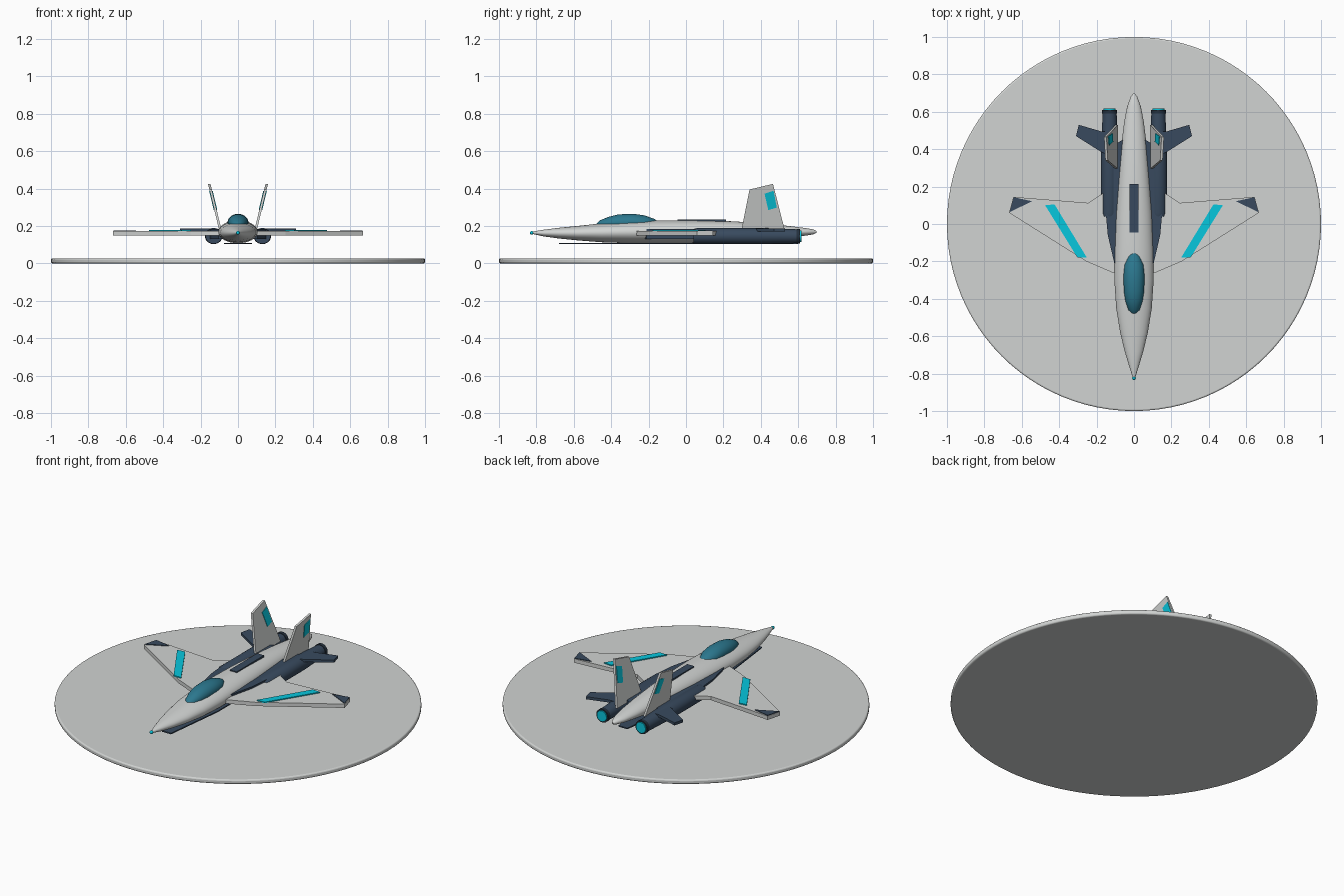
import bpy, bmesh, math
from mathutils import Vector


def srgb(r, g, b):
    return tuple((c / 12.92 if c <= 0.04045 else ((c + 0.055) / 1.055) ** 2.4) for c in (r, g, b)) + (1,)


def material(name, *c):
    m = bpy.data.materials.new(name)
    m.diffuse_color = srgb(*c)
    return m


GREY = material("light grey", 0.82, 0.83, 0.825)
NAVY = material("navy", 0.22, 0.29, 0.37)
DARK = material("dark steel", 0.14, 0.19, 0.24)
CYAN = material("cyan", 0.03, 0.78, 0.87)
GLASS = material("canopy teal", 0.17, 0.47, 0.56)


def finish(name, bm, mat, smooth=True):
    bmesh.ops.recalc_face_normals(bm, faces=bm.faces)
    me = bpy.data.meshes.new(name)
    bm.to_mesh(me)
    bm.free()
    me.materials.append(mat)
    if smooth:
        me.shade_smooth()
        me.set_sharp_from_angle(angle=math.radians(35))
    ob = bpy.data.objects.new(name, me)
    bpy.context.collection.objects.link(ob)
    return ob


def loft(name, stations, mat, x=0, n=32):
    """Skin of ellipses along y; each station is (y, half width, z low, z high)."""
    bm = bmesh.new()
    rings = []
    for y, w, lo, hi in stations:
        c, h = (lo + hi) / 2, (hi - lo) / 2
        rings.append([bm.verts.new((x + w * math.cos(2 * math.pi * i / n), y,
                                    c + h * math.sin(2 * math.pi * i / n))) for i in range(n)])
    for a, b in zip(rings, rings[1:]):
        for i in range(n):
            bm.faces.new((a[i], a[(i + 1) % n], b[(i + 1) % n], b[i]))
    bm.faces.new(rings[0])
    bm.faces.new(rings[-1])
    return finish(name, bm, mat)


def prism(name, pts, push, mat):
    """Flat polygon extruded by a vector."""
    bm = bmesh.new()
    push = Vector(push)
    a = [bm.verts.new(p) for p in pts]
    b = [bm.verts.new(Vector(p) + push) for p in pts]
    bm.faces.new(a)
    bm.faces.new(b[::-1])
    n = len(a)
    for i in range(n):
        bm.faces.new((a[i], a[(i + 1) % n], b[(i + 1) % n], b[i]))
    return finish(name, bm, mat, False)


def slab(name, outline, z0, z1, mat, side=1):
    return prism(name, [(side * x, y, z0) for x, y in outline], (0, 0, z1 - z0), mat)


# Round display base with a softened rim
bm = bmesh.new()
bmesh.ops.create_cone(bm, cap_ends=True, segments=96, radius1=1, radius2=1, depth=0.027)
bmesh.ops.translate(bm, verts=bm.verts, vec=(0, 0, 0.0135))
base = finish("display_base", bm, GREY)
bev = base.modifiers.new("rim", "BEVEL")
bev.width, bev.segments, bev.limit_method = 0.008, 3, "ANGLE"

# Fuselage, canopy, nose tip
loft("fuselage", [(-0.82, 0.007, 0.157, 0.17), (-0.76, 0.026, 0.144, 0.18), (-0.68, 0.050, 0.133, 0.19),
                  (-0.58, 0.074, 0.123, 0.20), (-0.45, 0.095, 0.113, 0.214), (-0.3, 0.105, 0.108, 0.224),
                  (-0.15, 0.105, 0.108, 0.23), (0.05, 0.097, 0.11, 0.23), (0.25, 0.082, 0.113, 0.225),
                  (0.42, 0.068, 0.123, 0.213), (0.55, 0.052, 0.138, 0.2), (0.63, 0.036, 0.147, 0.19),
                  (0.68, 0.018, 0.155, 0.182), (0.698, 0.005, 0.163, 0.173)], GREY)
loft("canopy", [(-0.482, 0.01, 0.19, 0.208), (-0.46, 0.03, 0.18, 0.23), (-0.41, 0.046, 0.175, 0.25),
                (-0.36, 0.054, 0.17, 0.262), (-0.28, 0.056, 0.17, 0.265), (-0.22, 0.051, 0.175, 0.256),
                (-0.17, 0.032, 0.185, 0.238), (-0.15, 0.01, 0.2, 0.226)], GLASS)
bm = bmesh.new()
bmesh.ops.create_uvsphere(bm, u_segments=16, v_segments=10, radius=0.01)
bmesh.ops.translate(bm, verts=bm.verts, vec=(0, -0.824, 0.163))
finish("nose_tip", bm, CYAN)

# Spine panel and belly keel plate
slab("spine_panel", [(-0.023, -0.045), (0.023, -0.045), (0.023, 0.215), (-0.023, 0.215)], 0.215, 0.235, NAVY)
slab("belly_plate", [(-0.03, -0.68), (0.03, -0.68), (0.075, -0.3), (0.075, 0.25), (0.03, 0.6),
                     (-0.03, 0.6), (-0.075, 0.25), (-0.075, -0.3)], 0.103, 0.11, NAVY)


def fin_point(s, y, z, off=0):
    return (s * (0.092 + (z - 0.17) * 0.24 + off), y, z)


for s, tag in ((1, "right"), (-1, "left")):
    # Wings with tip panel and stripe
    slab("wing_" + tag, [(0.03, -0.28), (0.11, -0.262), (0.255, -0.2), (0.668, 0.06), (0.645, 0.145),
                         (0.245, 0.113), (0.165, 0.165), (0.03, 0.2)], 0.15, 0.173, GREY, s)
    slab("wing_tip_panel_" + tag, [(0.545, 0.122), (0.665, 0.063), (0.643, 0.143)], 0.172, 0.177, NAVY, s)
    slab("wing_stripe_" + tag, [(0.252, -0.18), (0.302, -0.18), (0.475, 0.1), (0.425, 0.105)],
         0.172, 0.179, CYAN, s)

    # Intake shoulder and engine nacelle
    slab("intake_" + tag, [(0.06, -0.23), (0.105, -0.21), (0.14, -0.06), (0.15, 0.05), (0.15, 0.4),
                           (0.06, 0.45)], 0.13, 0.184, NAVY, s)
    loft("nacelle_" + tag, [(0.04, 0.043, 0.105, 0.184), (0.06, 0.047, 0.103, 0.189),
                            (0.4, 0.047, 0.103, 0.189), (0.5, 0.042, 0.106, 0.186),
                            (0.595, 0.037, 0.108, 0.182)], NAVY, s * 0.13)
    loft("nozzle_" + tag, [(0.59, 0.04, 0.105, 0.185), (0.61, 0.04, 0.105, 0.185)], DARK, s * 0.13)
    loft("exhaust_glow_" + tag, [(0.605, 0.032, 0.113, 0.177), (0.617, 0.032, 0.113, 0.177)], CYAN, s * 0.13)

    # Tailplanes
    slab("tailplane_" + tag, [(0.12, 0.36), (0.175, 0.385), (0.31, 0.47), (0.295, 0.53), (0.175, 0.495),
                              (0.12, 0.49)], 0.17, 0.186, NAVY, s)

    # Canted fins with a marking on both faces
    outline = [(0.295, 0.17), (0.34, 0.395), (0.465, 0.425), (0.53, 0.17)]
    prism("fin_" + tag, [fin_point(s, y, z, -0.006) for y, z in outline], (s * 0.013, 0, 0), GREY)
    mark = [(0.42, 0.372), (0.468, 0.388), (0.485, 0.298), (0.44, 0.285)]
    for off, face in ((0.006, "outer"), (-0.009, "inner")):
        prism("fin_mark_%s_%s" % (face, tag), [fin_point(s, y, z, off) for y, z in mark],
              (s * 0.004, 0, 0), CYAN)
